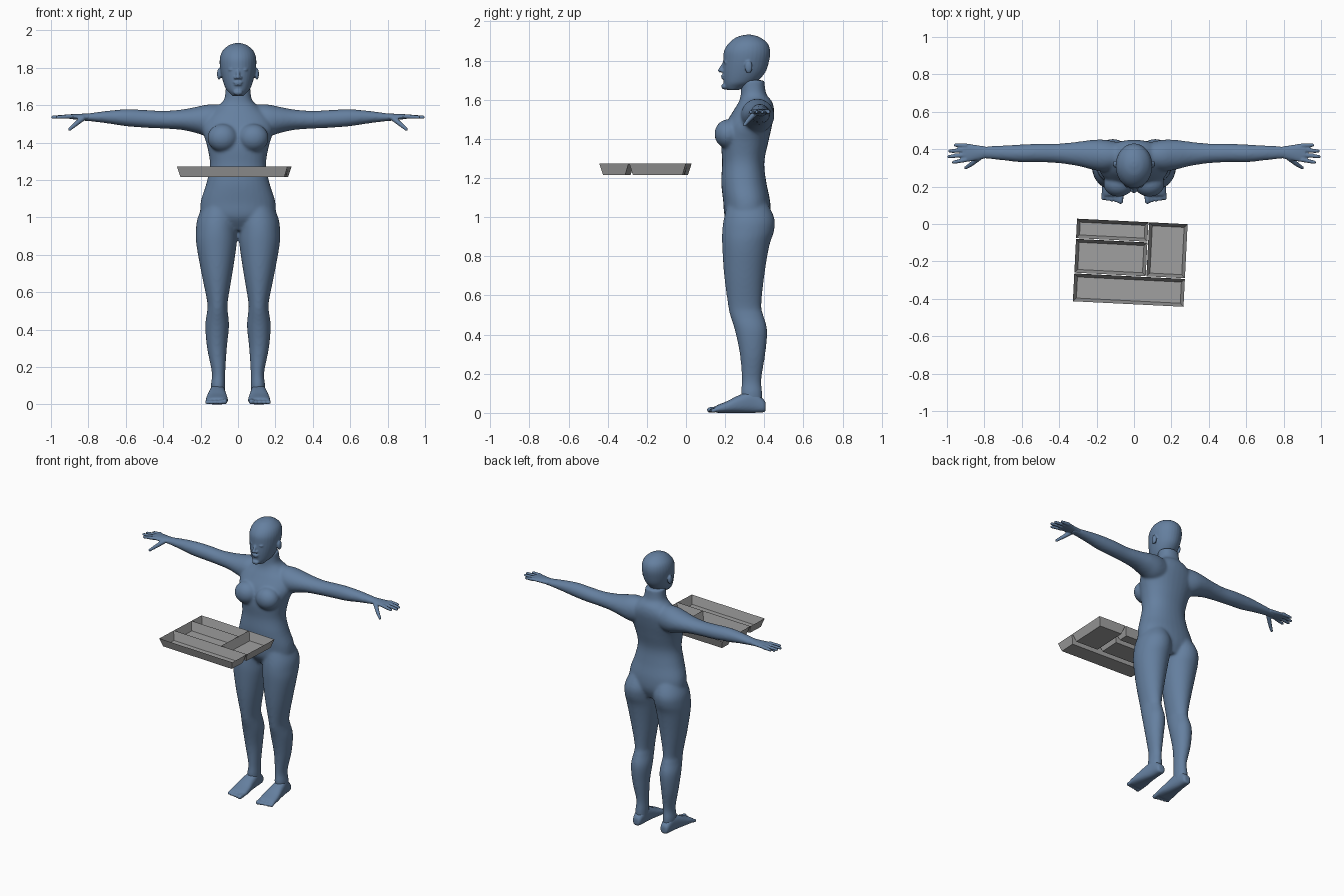
import bpy, bmesh, math
from mathutils import Vector, Matrix

cube = bpy.data.objects.get("Cube")
if cube:
    bpy.data.objects.remove(cube, do_unlink=True)


def material(name, color):
    mat = bpy.data.materials.new(name)
    mat.use_nodes = True
    mat.diffuse_color = color
    mat.node_tree.nodes["Principled BSDF"].inputs["Base Color"].default_value = color
    return mat


skin = material("slate blue", (.13, .215, .35, 1))
grey = material("plain grey", (.35, .35, .35, 1))


def add_object(name, bm, mat):
    bmesh.ops.recalc_face_normals(bm, faces=bm.faces)
    mesh = bpy.data.meshes.new(name)
    bm.to_mesh(mesh)
    bm.free()
    obj = bpy.data.objects.new(name, mesh)
    bpy.context.collection.objects.link(obj)
    mesh.materials.append(mat)
    return obj


def sculpt(name, bm, voxel, smoothing):
    """Fuse overlapping volumes into one soft skin."""
    obj = add_object(name, bm, skin)
    remesh = obj.modifiers.new("fuse", 'REMESH')
    remesh.mode = 'VOXEL'
    remesh.voxel_size = voxel
    remesh.use_smooth_shade = True
    soften = obj.modifiers.new("soften", 'SMOOTH')
    soften.factor = .5
    soften.iterations = smoothing
    return obj


def spline(rows, steps=5):
    """Catmull-Rom interpolation through rows of numbers."""
    pts = [Vector(r) for r in rows]
    out = []
    for i in range(len(pts) - 1):
        a, b, c, d = pts[max(i - 1, 0)], pts[i], pts[i + 1], pts[min(i + 2, len(pts) - 1)]
        for k in range(steps):
            t = k / steps
            out.append(b + (c - a) * (t / 2) + (a * 2 - b * 5 + c * 4 - d) * (t * t / 2)
                       + (b * 3 - a - c * 3 + d) * (t ** 3 / 2))
    return out + [pts[-1]]


def loft(bm, axis, rows, side=1, power=2, n=32):
    """Rows: position along axis, then low/high bounds on the other two axes."""
    others = [k for k in range(3) if k != axis]
    rings = []
    for t, a0, a1, b0, b1 in spline(rows):
        ring = []
        for k in range(n):
            ang = math.tau * k / n
            c, s = math.cos(ang), math.sin(ang)
            c = math.copysign(abs(c) ** (2 / power), c)
            s = math.copysign(abs(s) ** (2 / power), s)
            p = [0, 0, 0]
            p[axis] = t
            p[others[0]] = (a0 + a1 + c * (a1 - a0)) / 2
            p[others[1]] = (b0 + b1 + s * (b1 - b0)) / 2
            p[0] *= side
            ring.append(bm.verts.new(p))
        rings.append(ring)
    for lo, hi in zip(rings, rings[1:]):
        for k in range(n):
            j = (k + 1) % n
            bm.faces.new((lo[k], lo[j], hi[j], hi[k]))
    bm.faces.new(rings[0])
    bm.faces.new(rings[-1])


def ball(bm, center, radii):
    m = Matrix.Translation(center) @ Matrix.Diagonal((*radii, 1))
    bmesh.ops.create_uvsphere(bm, u_segments=20, v_segments=12, radius=1, matrix=m)


def digit(bm, p, q, r0, r1, side=1):
    """Tapered round-ended rod."""
    p, q = Vector(p), Vector(q)
    p.x *= side
    q.x *= side
    d = q - p
    m = Matrix.Translation((p + q) / 2) @ d.to_track_quat('Z', 'Y').to_matrix().to_4x4()
    bmesh.ops.create_cone(bm, cap_ends=True, segments=16, radius1=r0, radius2=r1,
                          depth=d.length, matrix=m)
    ball(bm, p, (r0,) * 3)
    ball(bm, q, (r1,) * 3)


# Torso with neck: height, half width, front, back
torso = [(.93, .10, .25, .40), (1, .19, .20, .43), (1.08, .2, .19, .43), (1.18, .17, .18, .41),
         (1.28, .15, .185, .4), (1.38, .165, .18, .42), (1.47, .19, .2, .44),
         (1.54, .17, .24, .45), (1.59, .115, .27, .44), (1.63, .075, .28, .41), (1.7, .065, .28, .4)]
body = bmesh.new()
loft(body, 2, [(z, -w, w, f, b) for z, w, f, b in torso], power=2.2)

leg = [(1.1, .02, .17, .22, .4), (1, .004, .215, .195, .45), (.93, .004, .225, .185, .45),
       (.85, .008, .222, .185, .425), (.7, .03, .195, .195, .4), (.55, .055, .165, .215, .385),
       (.5, .055, .165, .225, .395), (.42, .048, .175, .25, .415), (.3, .06, .165, .275, .405),
       (.17, .068, .14, .285, .385), (.1, .068, .145, .28, .39), (.03, .07, .14, .29, .39)]
arm = [(.06, .3, .43, 1.44, 1.6), (.15, .28, .45, 1.43, 1.605), (.22, .29, .45, 1.45, 1.592),
       (.3, .31, .44, 1.468, 1.577), (.4, .325, .43, 1.475, 1.57), (.5, .33, .43, 1.48, 1.575),
       (.6, .33, .425, 1.488, 1.578), (.7, .34, .42, 1.503, 1.57), (.8, .35, .415, 1.515, 1.557),
       (.84, .35, .415, 1.516, 1.556)]
for side in (1, -1):
    loft(body, 2, leg, side)
    loft(body, 0, arm, side)
    ball(body, (.082 * side, .215, 1.425), (.082, .07, .075))
sculpt("torso_arms_and_legs", body, .008, 10)

# Head, face and ears
skull = [(1.65, .03, .21, .27), (1.665, .045, .197, .31), (1.69, .066, .192, .36),
         (1.74, .084, .188, .405), (1.8, .096, .19, .425), (1.85, .097, .195, .43),
         (1.89, .083, .22, .415), (1.92, .05, .26, .375), (1.932, .015, .305, .335)]
head = bmesh.new()
loft(head, 2, [(z, -w, w, f, b) for z, w, f, b in skull])
digit(head, (0, .198, 1.79), (0, .174, 1.75), .009, .011)
ball(head, (0, .198, 1.668), (.026, .018, .016))
ball(head, (0, .190, 1.722), (.026, .012, .006))
ball(head, (0, .191, 1.711), (.022, .012, .006))
for side in (1, -1):
    ball(head, (.013 * side, .184, 1.747), (.009, .011, .008))
    ball(head, (.036 * side, .206, 1.79), (.016, .012, .008))
    digit(head, (.018, .2, 1.808), (.055, .22, 1.808), .008, .007, side)
    ball(head, (.101 * side, .32, 1.767), (.011, .02, .032))
sculpt("head", head, .005, 3)

# Hands with spread fingers and a lowered thumb
palm = [(.79, .352, .414, 1.517, 1.556), (.85, .34, .423, 1.522, 1.554),
        (.89, .333, .43, 1.526, 1.552), (.915, .34, .425, 1.53, 1.55)]
fingers = [(.343, .975, .33), (.37, 1, .36), (.396, .995, .39), (.42, .965, .422)]
hands = bmesh.new()
for side in (1, -1):
    loft(hands, 0, palm, side)
    for root, tip_x, tip_y in fingers:
        digit(hands, (.9, root, 1.54), (tip_x - .01, tip_y, 1.536), .012, .009, side)
    digit(hands, (.83, .352, 1.53), (.87, .32, 1.497), .015, .012, side)
    digit(hands, (.87, .32, 1.497), (.9, .3, 1.472), .012, .009, side)
sculpt("hands", hands, .005, 2)

# Feet with toes
foot = [(.407, .09, .125, .012, .05), (.395, .078, .138, .003, .07), (.34, .07, .147, 0, .11),
        (.27, .063, .16, 0, .09), (.21, .055, .17, 0, .06), (.165, .054, .172, 0, .042),
        (.15, .06, .165, .004, .034)]
feet = bmesh.new()
for side in (1, -1):
    loft(feet, 1, foot, side, power=2.5)
    for k in range(5):
        x, r = .07 + .023 * k, .015 if k == 0 else .0115
        digit(feet, (x, .17, .02), (x + .002, .122 + .004 * k, r), r, r, side)
sculpt("feet", feet, .006, 2)

# Tray made of four open, taper-sided compartments: left, front, right, back
HALF_W, HALF_D, DEPTH, TAPER = .298, .223, .058, .02
cells = [(-HALF_W, -HALF_D, HALF_W, -.07), (.088, -.07, HALF_W, HALF_D),
         (-HALF_W, -.07, .088, .115), (-HALF_W, .115, .088, HALF_D)]
tray = bmesh.new()
for u0, v0, u1, v1 in cells:
    def corners(inset, z):
        return [tray.verts.new((u, v, z)) for u, v in (
            (u0 + inset, v0 + inset), (u1 - inset, v0 + inset),
            (u1 - inset, v1 - inset), (u0 + inset, v1 - inset))]
    rim, floor = corners(.002, DEPTH), corners(TAPER, 0)
    tray.faces.new(floor)
    for k in range(4):
        j = (k + 1) % 4
        tray.faces.new((rim[k], rim[j], floor[j], floor[k]))
tray_obj = add_object("divided_tray", tray, grey)
tray_obj.location = (-.02, -.207, 1.215)
tray_obj.rotation_euler.z = -.05
